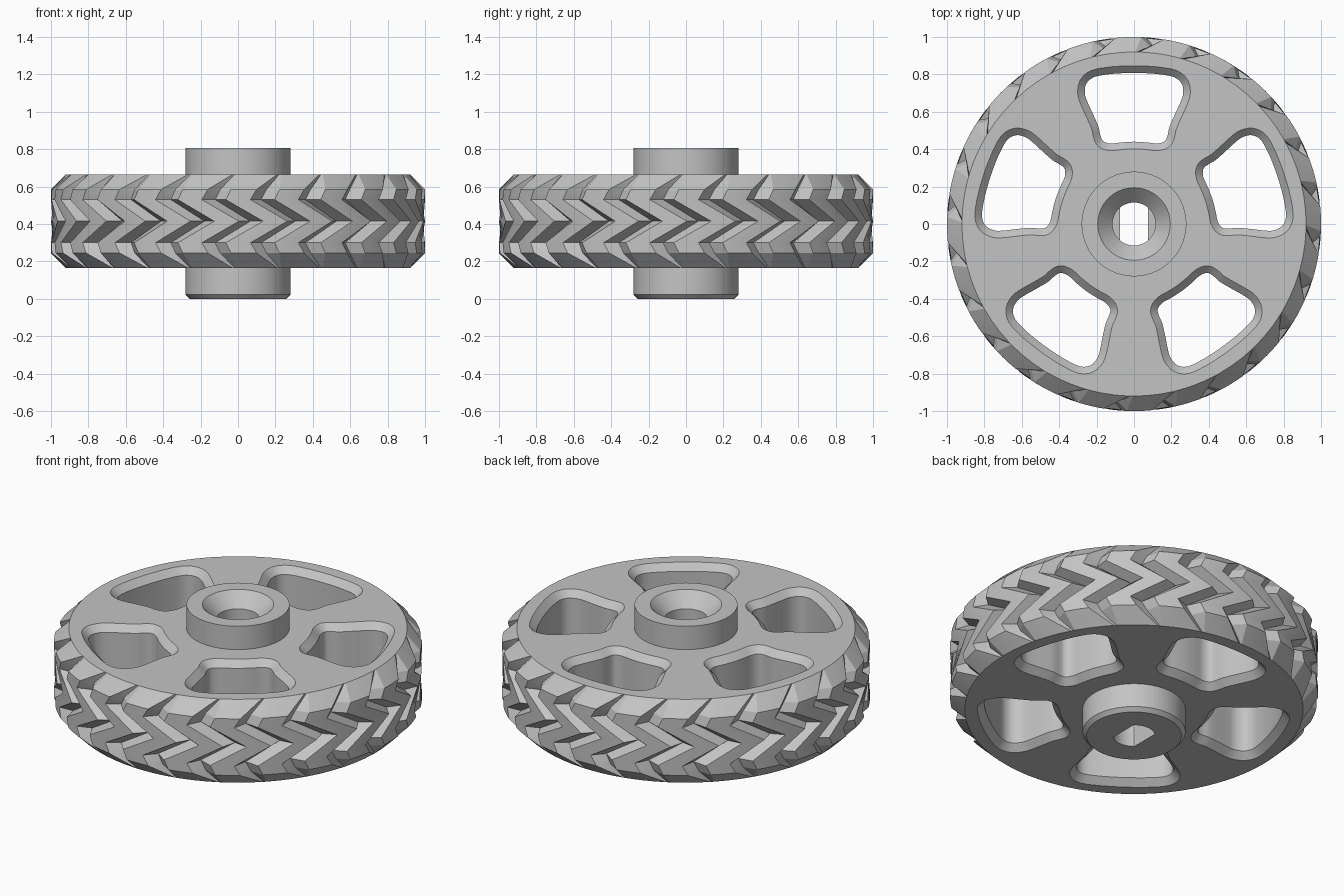
import bpy, bmesh, math
from math import sin, cos, tau, pi
from mathutils import Vector

cube = bpy.data.objects.get("Cube")
if cube:
    bpy.data.objects.remove(cube, do_unlink=True)

grey = bpy.data.materials.new("plain grey")
grey.use_nodes = True
colour = (0.55, 0.55, 0.55, 1)
grey.diffuse_color = colour
grey.node_tree.nodes["Principled BSDF"].inputs["Base Color"].default_value = colour


def loft(bm, rings, closed):
    """Skin equal rings of points; either join last to first or cap both ends."""
    loops = [[bm.verts.new(p) for p in ring] for ring in rings]
    n = len(loops[0])
    pairs = list(zip(loops, loops[1:]))
    if closed:
        pairs.append((loops[-1], loops[0]))
    else:
        bm.faces.new(loops[0])
        bm.faces.new(loops[-1])
    for a, b in pairs:
        for i in range(n):
            j = (i + 1) % n
            bm.faces.new((a[i], a[j], b[j], b[i]))


def make_object(name, bm):
    bmesh.ops.recalc_face_normals(bm, faces=bm.faces[:])
    mesh = bpy.data.meshes.new(name)
    bm.to_mesh(mesh)
    bm.free()
    mesh.materials.append(grey)
    obj = bpy.data.objects.new(name, mesh)
    bpy.context.collection.objects.link(obj)
    return obj


def activate(obj):
    bpy.ops.object.select_all(action='DESELECT')
    obj.select_set(True)
    bpy.context.view_layer.objects.active = obj


# Main dimensions
MID, HALF = 0.415, 0.25
BOTTOM, TOP = MID - HALF, MID + HALF
TEETH = 24
PITCH = tau / TEETH


# Wheel body with zigzag V grooves around the tread
def tread_ring(height, radius, depth, shift, width):
    ring = []
    for k in range(TEETH):
        groove = -pi / 2 + 0.07 + shift + k * PITCH
        ring.append((groove, radius - depth))
        land = PITCH - 2 * width
        for s in range(4):
            ring.append((groove + width + land * s / 3, radius))
    return [(r * cos(a), r * sin(a), MID + height) for a, r in ring]


# height above the middle, radius, groove depth, zigzag shift, groove half width
upper = [(0.115, 1, 0.06, -0.20, 0.065),
         (0.17, 1, 0.055, -0.17, 0.062),
         (HALF, 0.92, 0, -0.09, 0.012),
         (HALF, 0.25, 0, -0.09, 0.012)]
lower = [(-row[0], *row[1:]) for row in reversed(upper)]
rows = lower + [(0, 1, 0.06, 0, 0.065)] + upper
bm = bmesh.new()
loft(bm, [tread_ring(*row) for row in rows], True)
wheel = make_object("wheel_body", bm)

# Window outline: right half, mirrored and smoothed
half = [(0, .44), (.07, .436), (.125, .43), (.165, .443), (.18, .475),
        (.19, .52), (.218, .585), (.25, .655), (.263, .70), (.255, .75),
        (.215, .785), (.14, .80), (.07, .806), (0, .808)]
control = [Vector(p) for p in half + [(-x, y) for x, y in half[-2:0:-1]]]
outline = []
for i in range(len(control)):
    a, b, c, d = (control[(i + o) % len(control)] for o in (-1, 0, 1, 2))
    for t in (0, 1 / 3, 2 / 3):
        outline.append(0.5 * (2 * b + (c - a) * t + (2 * a - 5 * b + 4 * c - d) * t * t
                              + (3 * b - a - 3 * c + d) * t ** 3))


def window_ring(z, offset, turn):
    ring = []
    for i, p in enumerate(outline):
        t = (outline[(i + 1) % len(outline)] - outline[i - 1]).normalized()
        q = p + Vector((t.y, -t.x)) * offset
        ring.append((q.x * cos(turn) - q.y * sin(turn),
                     q.x * sin(turn) + q.y * cos(turn), z))
    return ring


# Five windows with a bevelled lip on both faces
LIP = 0.038
bm = bmesh.new()
for k in range(5):
    levels = [(BOTTOM - LIP, 2 * LIP), (BOTTOM + LIP, 0),
              (TOP - LIP, 0), (TOP + LIP, 2 * LIP)]
    # straight outer ends keep the lip width exact at the faces
    levels[0] = (BOTTOM - LIP, LIP)
    levels[-1] = (TOP + LIP, LIP)
    levels.insert(1, (BOTTOM, LIP))
    levels.insert(-1, (TOP, LIP))
    loft(bm, [window_ring(z, o, k * tau / 5) for z, o in levels], False)
cutter = make_object("window_cutter", bm)
cutter.hide_render = True

activate(wheel)
mod = wheel.modifiers.new("windows", 'BOOLEAN')
mod.operation = 'DIFFERENCE'
mod.solver = 'EXACT'
mod.object = cutter
bpy.ops.object.modifier_apply(modifier=mod.name)
bpy.data.objects.remove(cutter, do_unlink=True)


# Hub: countersunk top, round bore, then a bore with two flats
def hub_ring(radius, z, flat=1):
    ring = []
    for i in range(72):
        a = tau * i / 72
        x = max(-flat, min(flat, radius * cos(a)))
        ring.append((x, radius * sin(a), z))
    return ring


FLAT = 0.076
bm = bmesh.new()
loft(bm, [hub_ring(.258, 0), hub_ring(.28, .022), hub_ring(.28, .805),
          hub_ring(.194, .805), hub_ring(.115, .725), hub_ring(.115, .415),
          hub_ring(.115, .415, FLAT), hub_ring(.115, 0, FLAT)], True)
# drop the zero-area slivers of the ledge where both bores share an arc
bmesh.ops.remove_doubles(bm, verts=bm.verts[:], dist=0.0001)
hub = make_object("hub", bm)

# Smooth curved walls, keep tread facets crisp
for obj in (wheel, hub):
    activate(obj)
    bpy.ops.object.shade_smooth_by_angle(angle=math.radians(22))
